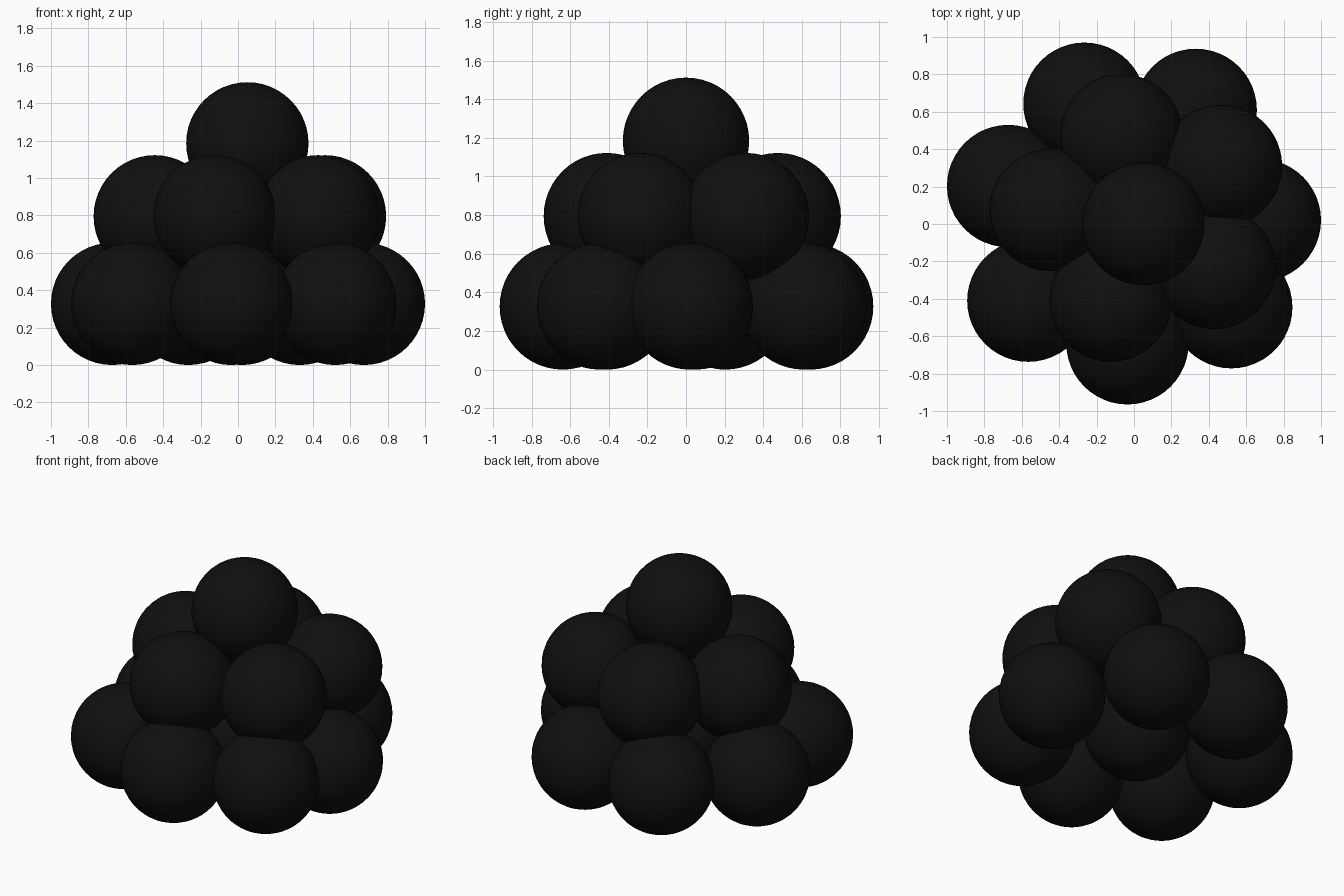
import bpy

if "Cube" in bpy.data.objects:
    bpy.data.objects.remove(bpy.data.objects["Cube"])

R = 0.327

black = bpy.data.materials.new("iron black")
black.diffuse_color = (0.005, 0.005, 0.005, 1)
black.use_nodes = True
black.node_tree.nodes["Principled BSDF"].inputs["Base Color"].default_value = black.diffuse_color


def ball(name, x, y, z):
    bpy.ops.mesh.primitive_uv_sphere_add(segments=48, ring_count=24, radius=R, location=(x, y, z))
    o = bpy.context.object
    o.name = name
    o.data.materials.append(black)
    bpy.ops.object.shade_smooth()


# Three layers of the stack: height of ball centres and their plan positions
layers = {
    "bottom_ball": (R, [(0.02, 0.05), (-0.265, 0.643), (0.33, 0.61), (0.673, 0.02),
                        (0.52, -0.445), (-0.035, -0.638), (-0.565, -0.41), (-0.673, 0.203)]),
    "middle_ball": (0.795, [(0.465, 0.31), (-0.068, 0.475), (-0.445, 0.075),
                            (-0.125, -0.41), (0.43, -0.235)]),
    "top_ball": (1.185, [(0.05, 0.0)]),
}
for name, (z, spots) in layers.items():
    for i, (x, y) in enumerate(spots):
        ball(f"{name}_{i + 1}", x, y, z)
